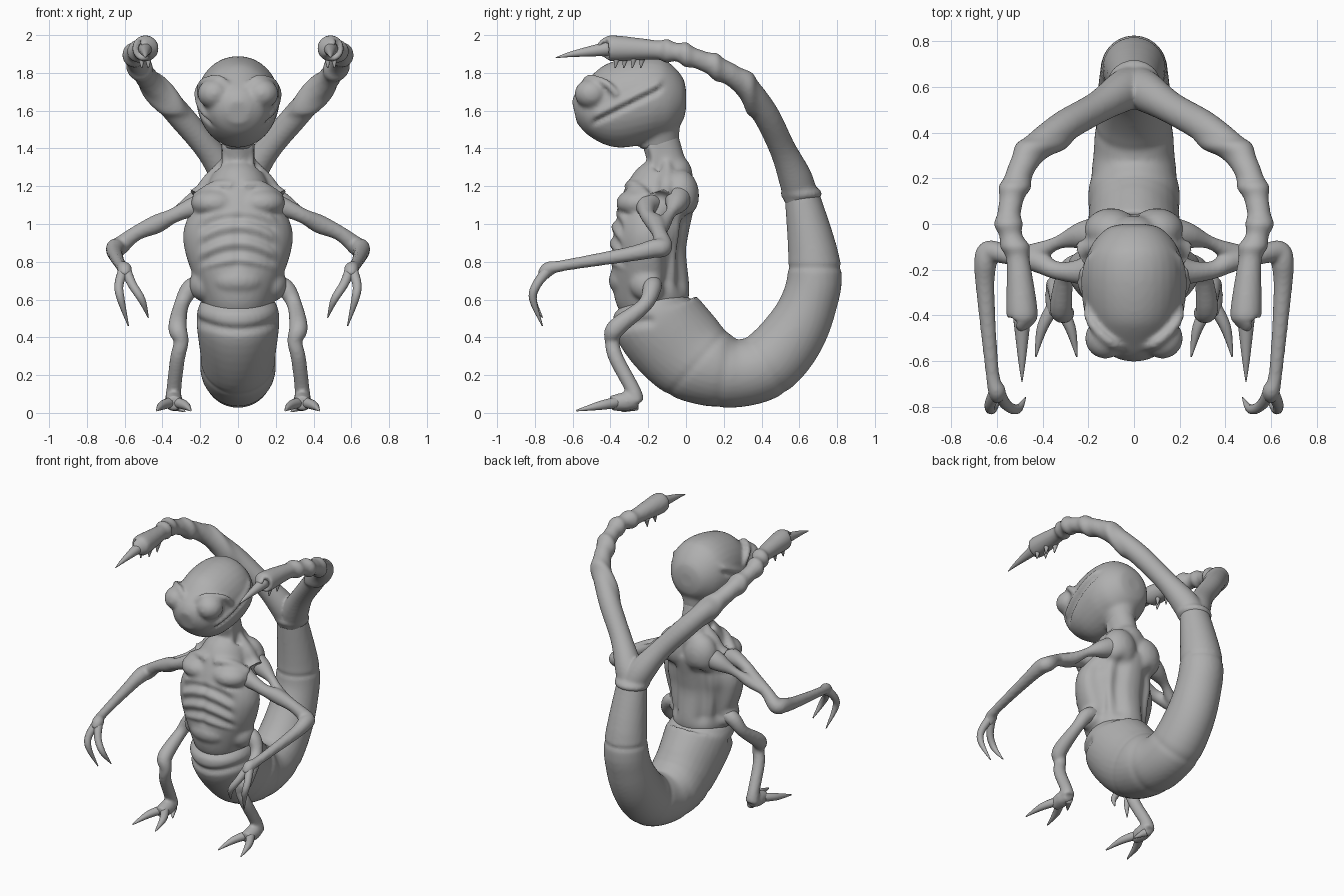
import bpy, bmesh
from math import exp, cos, sin, pi
from mathutils import Vector, Matrix

cube = bpy.data.objects.get("Cube")
if cube:
    bpy.data.objects.remove(cube, do_unlink=True)

skin = bpy.data.materials.new("plain_grey")
skin.use_nodes = True
shade = .43
skin.diffuse_color = (shade, shade, shade, 1)
skin.node_tree.nodes["Principled BSDF"].inputs["Base Color"].default_value = skin.diffuse_color


def spline(points, steps):
    """Smooth path through rows of x, y, z and one or two radii."""
    rows = [Vector(p if len(p) == 5 else (*p, p[3])) for p in points]
    last = len(rows) - 1
    smooth = []
    for i in range(last):
        before, start, end, after = rows[max(i - 1, 0)], rows[i], rows[i + 1], rows[min(i + 2, last)]
        pull_start, pull_end = (end - before) / 2, (after - start) / 2
        for k in range(steps):
            t = k / steps
            ease = t * t * (3 - 2 * t)
            smooth.append(start.lerp(end, ease) + pull_start * t * (1 - t) ** 2 - pull_end * t * t * (1 - t))
    return smooth + [rows[-1]]


def tube(bm, points, side=1, sides=20, steps=5):
    """Sweep an ellipse along a path; side=-1 mirrors it in x."""
    rows = spline(points, steps)
    centres = [Vector((row[0] * side, row[1], row[2])) for row in rows]
    rings, across = [], None
    for i, centre in enumerate(centres):
        along = (centres[min(i + 1, len(rows) - 1)] - centres[max(i - 1, 0)]).normalized()
        if across is None:
            across = Vector((1, 0, 0)) if abs(along.x) < .8 else Vector((0, 1, 0))
        across = (across - along * across.dot(along)).normalized()
        up = along.cross(across)
        wide, tall = max(rows[i][3], .002), max(rows[i][4], .002)
        angles = [2 * pi * k / sides for k in range(sides)]
        rings.append([bm.verts.new(centre + across * cos(a) * wide + up * sin(a) * tall) for a in angles])
    for lower, upper in zip(rings, rings[1:]):
        for k in range(sides):
            n = (k + 1) % sides
            bm.faces.new((lower[k], lower[n], upper[n], upper[k]))
    bm.faces.new(rings[0][::-1])
    bm.faces.new(rings[-1])


def middle_tube(bm, rows):
    """Tube on the centre plane, from rows of y, z, half width and half depth."""
    tube(bm, [(0, *row) for row in rows], sides=32)


def ball(bm, centre, size, side=1):
    x, y, z = centre
    place = Matrix.Translation((x * side, y, z)) @ Matrix.Diagonal((*size, 1))
    bmesh.ops.create_uvsphere(bm, u_segments=24, v_segments=14, radius=1, matrix=place)


def make(name, bm, voxel=None, sculpt=None):
    """Turn a bmesh into an object, fuse its pieces and carve its surface."""
    bmesh.ops.recalc_face_normals(bm, faces=bm.faces)
    mesh = bpy.data.meshes.new(name)
    bm.to_mesh(mesh)
    bm.free()
    obj = bpy.data.objects.new(name, mesh)
    bpy.context.collection.objects.link(obj)
    if voxel:
        fuse = obj.modifiers.new("fuse", 'REMESH')
        fuse.mode, fuse.voxel_size = 'VOXEL', voxel
        soften = obj.modifiers.new("soften", 'SMOOTH')
        soften.factor, soften.iterations = .5, 7
        bpy.context.view_layer.update()
        evaluated = obj.evaluated_get(bpy.context.evaluated_depsgraph_get())
        baked = bpy.data.meshes.new_from_object(evaluated)
        obj.modifiers.clear()
        obj.data = baked
        baked.name = name
    if sculpt:
        moved = [vert.co + vert.normal * sculpt(vert.co) for vert in obj.data.vertices]
        for vert, position in zip(obj.data.vertices, moved):
            vert.co = position
    obj.data.materials.clear()
    obj.data.materials.append(skin)
    for polygon in obj.data.polygons:
        polygon.use_smooth = True
        polygon.material_index = 0


def bump(distance, width):
    return exp(-(distance / width) ** 2)


def fade(value, low, high, soft=.03):
    """1 between low and high, falling off outside."""
    return bump(max(low - value, 0, value - high), soft)


# Head with bulging eyes, thin brows and a long slanted mouth
bm = bmesh.new()
middle_tube(bm, [(0, 1.66, .05, .05), (-.02, 1.66, .12, .12), (-.1, 1.66, .19, .2), (-.22, 1.66, .22, .23),
                 (-.4, 1.62, .2, .22), (-.54, 1.6, .14, .13), (-.59, 1.59, .06, .06)])
for s in (1, -1):
    ball(bm, (.125, -.5, 1.69), (.09, .09, .08), s)
    tube(bm, [(.03, -.54, 1.7, .02), (.1, -.52, 1.77, .02), (.19, -.43, 1.75, .02), (.2, -.36, 1.68, .02)], s)
# The back of the skull flows into the neck
middle_tube(bm, [(-.15, 1.55, .13, .12), (-.14, 1.4, .08, .1)])


def head_shape(p):
    slant = p.z - 1.78 - p.y / 2
    mouth = fade(p.y, -.46, -.16) * fade(abs(p.x), .1, 1)
    return mouth * (.014 * bump(slant - .035, .025) - .018 * bump(slant, .018))


make("head", bm, .012, head_shape)

# Torso with neck, sloping shoulders, shoulder blades, belly and hips
bm = bmesh.new()
middle_tube(bm, [(-.14, 1.46, .09, .1), (-.1, 1.32, .09, .1), (-.08, 1.26, .13, .12), (-.12, 1.19, .17, .18),
                 (-.18, 1, .28, .2), (-.2, .85, .28, .2), (-.18, .63, .2, .2), (-.17, .54, .17, .17)])
for s in (1, -1):
    ball(bm, (.12, -.25, 1.11), (.13, .12, .08), s)
    ball(bm, (.1, -.03, 1.15), (.12, .1, .14), s)
    tube(bm, [(.03, -.3, 1.2, .03), (.12, -.27, 1.2, .03), (.22, -.2, 1.13, .04)], s)
    tube(bm, [(.06, -.19, 1.42, .02), (.07, -.17, 1.32, .02), (.04, -.27, 1.2, .03)], s)
    tube(bm, [(.08, -.1, 1.33, .02), (.13, -.1, 1.25, .04), (.22, -.12, 1.14, .06)], s)
    ball(bm, (.18, -.2, .68), (.08, .1, .09), s)
ball(bm, (0, -.3, .7), (.15, .11, .09))


def torso_shape(p):
    x = abs(p.x)
    arch = p.z + 1.6 * x * x
    front = fade(p.y, -1, -.26) * fade(p.z, .8, 1.03) * fade(x, 0, .17)
    ribs = front * (.009 * cos(2 * pi * arch / .09) - .008 * bump(x, .025))
    hollow = -.03 * fade(p.z, .7, 1, .06)
    back = bump(x - .12, .05) * fade(p.y, -.1, 1)
    flank = bump(p.y + .08, .05) * fade(x, .2, 1)
    armpit = bump((Vector((x, p.y, p.z)) - Vector((.2, -.13, 1.18))).length, .05)
    return ribs + hollow * (back + flank) - .03 * armpit


make("torso", bm, .013, torso_shape)

# Thick tail curling under and up behind the body
bm = bmesh.new()
middle_tube(bm, [(-.19, .63, .14, .12), (-.18, .58, .2, .19), (-.15, .49, .22, .24), (0, .32, .2, .24),
                 (.14, .24, .2, .21), (.28, .21, .18, .18), (.43, .26, .17, .18), (.56, .4, .16, .17),
                 (.65, .58, .15, .15), (.68, .78, .14, .14), (.61, 1.17, .1, .09)])


def tail_shape(p):
    fold = bump(p.z - .44 - p.x * p.x, .025) * fade(p.y, -1, -.2)
    ring = bump(p.z - .77, .015) * fade(p.y, .45, 1)
    seams = sum(bump(p.y - y + (p.z - .2) * lean, .03) for y, lean in ((0, -.9), (.2, -.2), (.46, .7)))
    return -.018 * fold - .006 * ring - .004 * seams * fade(p.z, 0, .5)


make("tail", bm, .013, tail_shape)

# Collar and the two branches of the tail, with knobs along them
bm = bmesh.new()
ball(bm, (0, .61, 1.16), (.12, .11, .05))
for s in (1, -1):
    tube(bm, [(0, .61, 1.13, .09), (.05, .58, 1.24, .09), (.16, .51, 1.4, .07), (.33, .41, 1.6, .07),
              (.48, .27, 1.77, .06), (.55, .02, 1.89, .05), (.51, -.14, 1.92, .05),
              (.49, -.39, 1.93, .07), (.49, -.42, 1.93, .05)], s)


def knobs(p):
    return sum(.014 * bump(p.y - y, .03) for y in (.34, .16, 0, -.1)) * fade(p.z, 1.6, 3)


make("tail_fork", bm, .011, knobs)

for s, label in ((1, "left"), (-1, "right")):
    # Stinger spike with teeth beneath it
    bm = bmesh.new()
    tube(bm, [(.49, -.4, 1.93, .04), (.49, -.6, 1.9, .016), (.49, -.69, 1.88, .002)], s)
    make(label + "_stinger", bm)
    bm = bmesh.new()
    for i in range(4):
        x, y = .475 + .035 * (i % 2), -.23 - .045 * i
        tube(bm, [(x, y, 1.89, .022), (x, y - .01, 1.825, .003)], s, sides=10)
    make(label + "_stinger_teeth", bm)

    # Arm: two struts leave the shoulder with a gap between them
    bm = bmesh.new()
    tube(bm, [(.17, -.2, 1.1, .08), (.26, -.21, 1.08, .05), (.35, -.2, 1.04, .04), (.43, -.16, 1, .05),
              (.54, -.14, .95, .04), (.63, -.12, .88, .05), (.65, -.17, .87, .05), (.65, -.3, .84, .04),
              (.62, -.65, .78, .03), (.6, -.73, .76, .04), (.6, -.76, .72, .03)], s)
    tube(bm, [(.13, -.04, 1.15, .08), (.23, -.05, 1.11, .06), (.33, -.08, 1.06, .03), (.42, -.12, 1, .04),
              (.52, -.13, .96, .03)], s)
    make(label + "_arm", bm, .01)

    # Two hooked fingers
    bm = bmesh.new()
    for knuckle, middle, tip, drop in ((.63, .62, .58, .46), (.56, .51, .475, .505)):
        tube(bm, [(.6, -.72, .77, .03), (knuckle, -.79, .68, .024), (middle, -.81, .6, .02),
                  (tip, -.76, drop, .003)], s, 12)
    make(label + "_fingers", bm)

    # Leg bent forward at the knee
    bm = bmesh.new()
    tube(bm, [(.17, -.18, .69, .05), (.25, -.18, .66, .05), (.3, -.22, .57, .04), (.32, -.37, .45, .05),
              (.3, -.39, .38, .04), (.32, -.37, .29, .04), (.34, -.28, .12, .04), (.34, -.27, .06, .05)], s)
    tube(bm, [(.34, -.25, .05, .03), (.34, -.31, .06, .05), (.34, -.4, .05, .04)], s)
    make(label + "_leg", bm, .01)

    # Two long splayed toes and a short spur
    bm = bmesh.new()
    for tip, middle in ((.43, .4), (.25, .28)):
        tube(bm, [(.34, -.34, .06, .03), (middle, -.45, .04, .024), (tip, -.58, .012, .004)], s, 12)
    tube(bm, [(.33, -.27, .04, .03), (.28, -.34, .006, .003)], s, 12)
    make(label + "_toes", bm)
